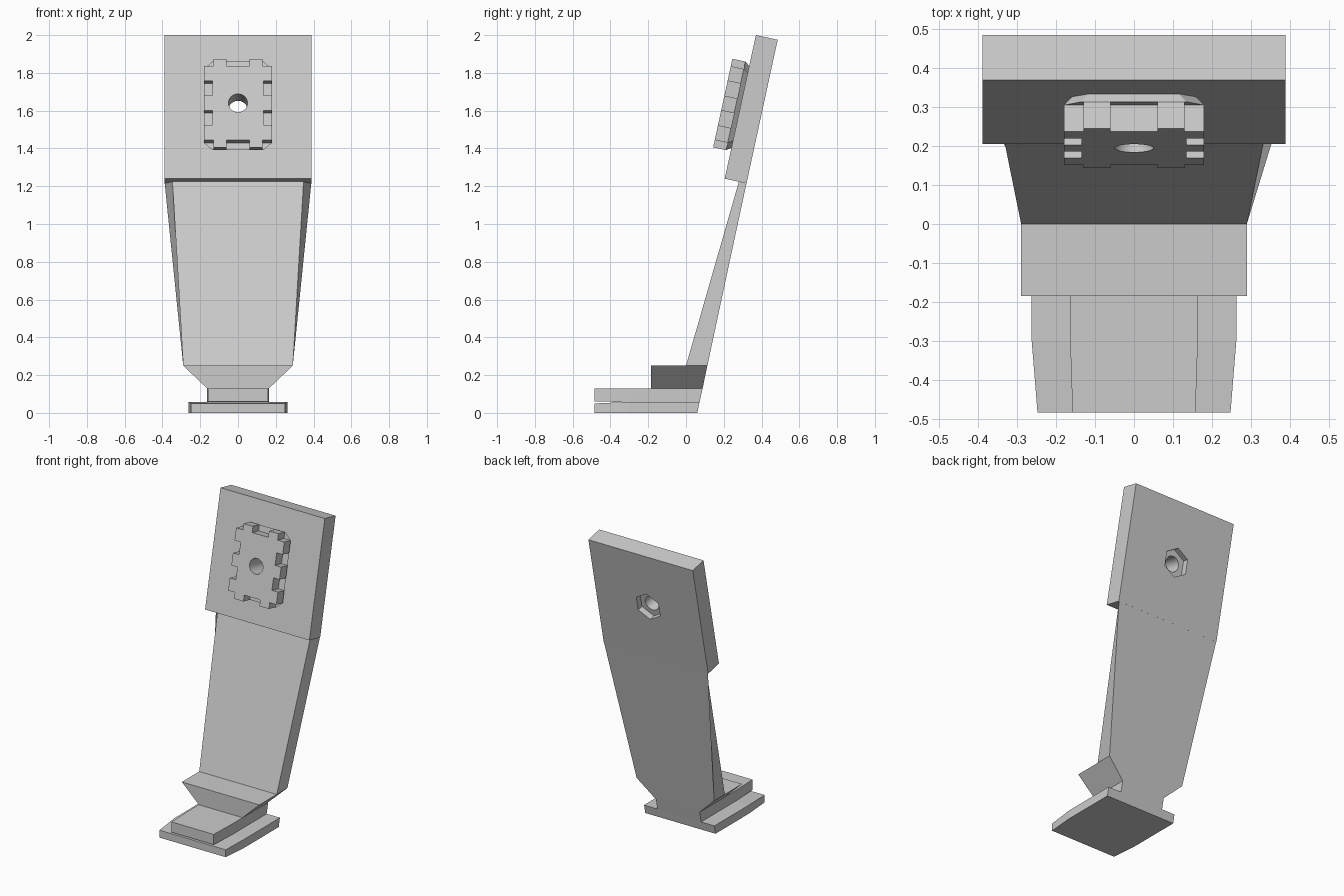
import bpy, bmesh, math
from mathutils import Matrix

cube = bpy.data.objects.get("Cube")
if cube:
    bpy.data.objects.remove(cube, do_unlink=True)

GREY = (0.6, 0.6, 0.6, 1)
mat = bpy.data.materials.new("plain_grey")
mat.use_nodes = True
mat.diffuse_color = GREY
mat.node_tree.nodes["Principled BSDF"].inputs["Base Color"].default_value = GREY

# Head frame: x across, y into the slab, z up along its leaning front face
TILT = Matrix.Translation((0, 0.205, 1.24)) @ Matrix.Rotation(math.radians(-12.25), 4, 'X')
MID = 0.389


def loft(name, rings, matrix=None):
    """Skin matching closed rings and cap both ends."""
    bm = bmesh.new()
    loops = [[bm.verts.new(p) for p in ring] for ring in rings]
    for a, b in zip(loops, loops[1:]):
        for i in range(len(a)):
            j = (i + 1) % len(a)
            bm.faces.new((a[i], a[j], b[j], b[i]))
    bm.faces.new(loops[0])
    bm.faces.new(loops[-1])
    bmesh.ops.recalc_face_normals(bm, faces=bm.faces)
    if matrix:
        bm.transform(matrix)
    mesh = bpy.data.meshes.new(name)
    bm.to_mesh(mesh)
    bm.free()
    mesh.materials.append(mat)
    obj = bpy.data.objects.new(name, mesh)
    bpy.context.collection.objects.link(obj)
    return obj


def flat_ring(wf, yf, zf, wb, yb, zb):
    """Ring around an upright part: front edge, then back edge."""
    return [(-wf, yf, zf), (wf, yf, zf), (wb, yb, zb), (-wb, yb, zb)]


def upright_ring(w, y0, z0, y1, z1):
    """Ring across a foot part: bottom edge, then top edge."""
    return [(-w, y0, z0), (w, y0, z0), (w, y1, z1), (-w, y1, z1)]


def mirrored(quarter):
    """Four-way symmetric outline from its top right quarter."""
    right = quarter + [(x, -s) for x, s in reversed(quarter)]
    return right + [(-x, s) for x, s in reversed(right)]


def at_depth(outline, d):
    return [(x, d, MID + s) for x, s in outline]


def circle(r, n):
    return [(r * math.sin(math.tau * i / n), r * math.cos(math.tau * i / n)) for i in range(n)]


def cut(obj, cutter):
    mod = obj.modifiers.new("cut", 'BOOLEAN')
    mod.operation = 'DIFFERENCE'
    mod.solver = 'EXACT'
    mod.object = cutter
    bpy.context.view_layer.objects.active = obj
    bpy.ops.object.modifier_apply(modifier=mod.name)


# Foot: sole, pad and flared ankle
loft("sole", [upright_ring(0.248, -0.485, 0, -0.485, 0.05),
              upright_ring(0.263, -0.3, 0, -0.3, 0.058),
              upright_ring(0.263, 0.06, 0, 0.072, 0.058)])
loft("foot_pad", [upright_ring(0.158, -0.485, 0.06, -0.485, 0.13),
                  upright_ring(0.164, -0.3, 0.058, -0.3, 0.13),
                  upright_ring(0.164, 0.072, 0.058, 0.088, 0.13)])
loft("ankle", [flat_ring(0.164, -0.185, 0.13, 0.164, 0.088, 0.13),
               flat_ring(0.29, -0.185, 0.25, 0.29, 0.113, 0.25)])

# Tapered leg
loft("leg", [flat_ring(0.29, 0, 0.25, 0.29, 0.113, 0.25),
             flat_ring(0.347, 0.28, 1.224, 0.388, 0.32, 1.215)])

# Leaning head slab
slab = loft("head_slab", [flat_ring(0.39, 0, s, 0.39, 0.118, s) for s in (0, 0.778)], TILT)

# Toothed mounting block on a tapered base
teeth = mirrored([(0.06, 0.20), (0.06, 0.24), (0.13, 0.24), (0.13, 0.20), (0.18, 0.20),
                  (0.18, 0.12), (0.135, 0.12), (0.135, 0.04), (0.18, 0.04)])
block = loft("toothed_block", [at_depth(teeth, -0.095), at_depth(teeth, -0.025)], TILT)
wide = mirrored([(0.135, 0.24), (0.18, 0.20)])
narrow = mirrored([(0.115, 0.222), (0.16, 0.185)])
base = loft("block_base", [at_depth(wide, -0.025), at_depth(narrow, 0)], TILT)

# Bolt hole right through and hexagonal nut recess at the back
bolt = loft("bolt_cutter", [at_depth(circle(0.05, 32), d) for d in (-0.2, 0.3)], TILT)
nut = loft("nut_cutter", [at_depth(circle(0.095, 6), d) for d in (0.078, 0.2)], TILT)
for part in (slab, block, base):
    cut(part, bolt)
cut(slab, nut)
for helper in (bolt, nut):
    bpy.data.objects.remove(helper, do_unlink=True)

# Smooth bolt hole walls, crisp edges elsewhere
bpy.ops.object.select_all(action='DESELECT')
for part in (slab, block, base):
    part.select_set(True)
bpy.context.view_layer.objects.active = slab
bpy.ops.object.shade_smooth_by_angle(angle=math.radians(25))
